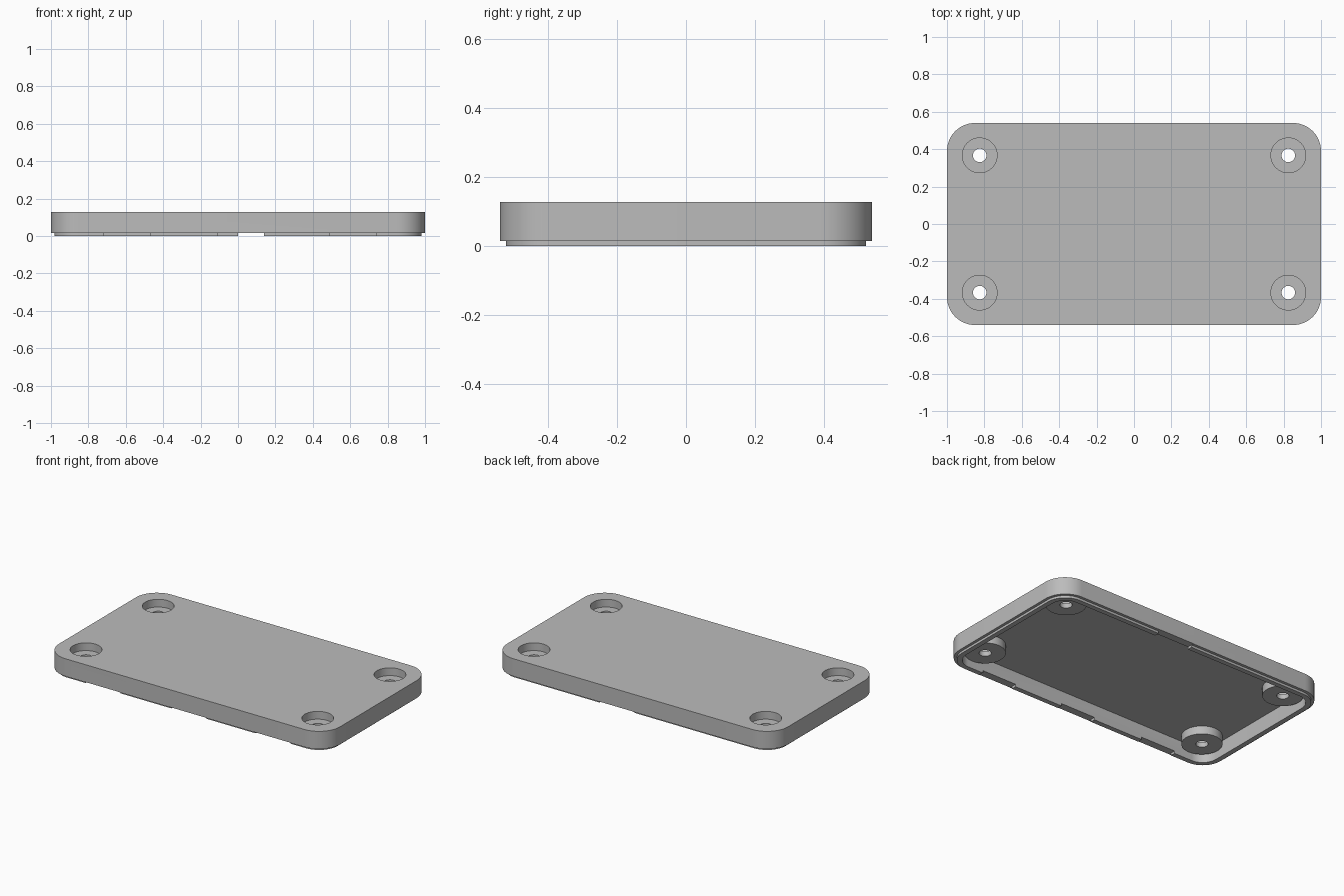
import bpy, bmesh, math

cube = bpy.data.objects.get("Cube")
if cube:
    bpy.data.objects.remove(cube, do_unlink=True)

HALF_X, HALF_Y, RADIUS, TOP = 1.0, 0.54, 0.15, 0.128
SHOULDER, CEILING, WALL, LIP_INSET = 0.015, 0.1, 0.05, 0.018

grey = bpy.data.materials.new("light grey")
grey.use_nodes = True
colour = (0.5, 0.5, 0.5, 1)
grey.diffuse_color = colour
grey.node_tree.nodes["Principled BSDF"].inputs["Base Color"].default_value = colour


def make_object(name, bm):
    bmesh.ops.recalc_face_normals(bm, faces=bm.faces[:])
    mesh = bpy.data.meshes.new(name)
    bm.to_mesh(mesh)
    bm.free()
    mesh.materials.append(grey)
    obj = bpy.data.objects.new(name, mesh)
    bpy.context.collection.objects.link(obj)
    return obj


def rounded_ring(bm, inset, z, steps=14):
    """Loop of vertices round an inset rounded rectangle."""
    r = RADIUS - inset
    verts = []
    for quarter, (sx, sy) in enumerate([(1, 1), (-1, 1), (-1, -1), (1, -1)]):
        for i in range(steps + 1):
            a = math.radians(90) * (quarter + i / steps)
            verts.append(bm.verts.new((sx * (HALF_X - RADIUS) + r * math.cos(a),
                                       sy * (HALF_Y - RADIUS) + r * math.sin(a), z)))
    return verts


def cylinder(name, x, y, radius, z0, z1):
    bm = bmesh.new()
    bmesh.ops.create_cone(bm, cap_ends=True, segments=48, radius1=radius,
                          radius2=radius, depth=z1 - z0)
    bmesh.ops.translate(bm, verts=bm.verts[:], vec=(x, y, (z0 + z1) / 2))
    return make_object(name, bm)


def box(name, low, high):
    bm = bmesh.new()
    bmesh.ops.create_cube(bm, size=1)
    for v in bm.verts:
        v.co = [(a + b) / 2 + c * (b - a) for a, b, c in zip(low, high, v.co)]
    return make_object(name, bm)


def combine(target, tool, operation):
    """Apply a boolean and discard the tool."""
    mod = target.modifiers.new(operation, 'BOOLEAN')
    mod.operation, mod.solver, mod.object = operation, 'EXACT', tool
    graph = bpy.context.evaluated_depsgraph_get()
    result = bpy.data.meshes.new_from_object(target.evaluated_get(graph))
    target.modifiers.clear()
    target.data = result
    bpy.data.objects.remove(tool, do_unlink=True)


# Lid shell: top, outer wall, shoulder, locating lip and hollow underside
bm = bmesh.new()
section = [(0, TOP), (0, SHOULDER), (LIP_INSET, SHOULDER), (LIP_INSET, 0),
           (WALL, 0), (WALL, CEILING)]
rings = [rounded_ring(bm, inset, z) for inset, z in section]
for a, b in zip(rings, rings[1:]):
    for i in range(len(a)):
        j = (i + 1) % len(a)
        bm.faces.new((a[i], a[j], b[j], b[i]))
bm.faces.new(rings[0])
bm.faces.new(rings[-1])
lid = make_object("lid", bm)

# Screw bosses with counterbores and through holes
corners = [(sx * 0.825, sy * 0.367) for sx in (-1, 1) for sy in (-1, 1)]
for x, y in corners:
    combine(lid, cylinder("boss", x, y, 0.12, 0.047, 0.115), 'UNION')
for x, y in corners:
    combine(lid, cylinder("counterbore", x, y, 0.093, 0.078, 0.2), 'DIFFERENCE')
    combine(lid, cylinder("screw_hole", x, y, 0.036, -0.1, 0.2), 'DIFFERENCE')

# Notches in the lip: three at the front, one at the back
for x, side in [(-0.72, -1), (-0.11, -1), (0.49, -1), (0.0, 1)]:
    y0, y1 = sorted((side * 0.45, side * 0.6))
    combine(lid, box("notch", (x, y0, -0.1), (x + 0.25, y1, SHOULDER + 0.001)),
            'DIFFERENCE')

# Smooth curved walls, crisp edges
lid.data.name = "lid"
bpy.ops.object.select_all(action='DESELECT')
lid.select_set(True)
bpy.context.view_layer.objects.active = lid
bpy.ops.object.shade_smooth_by_angle(angle=math.radians(30))
